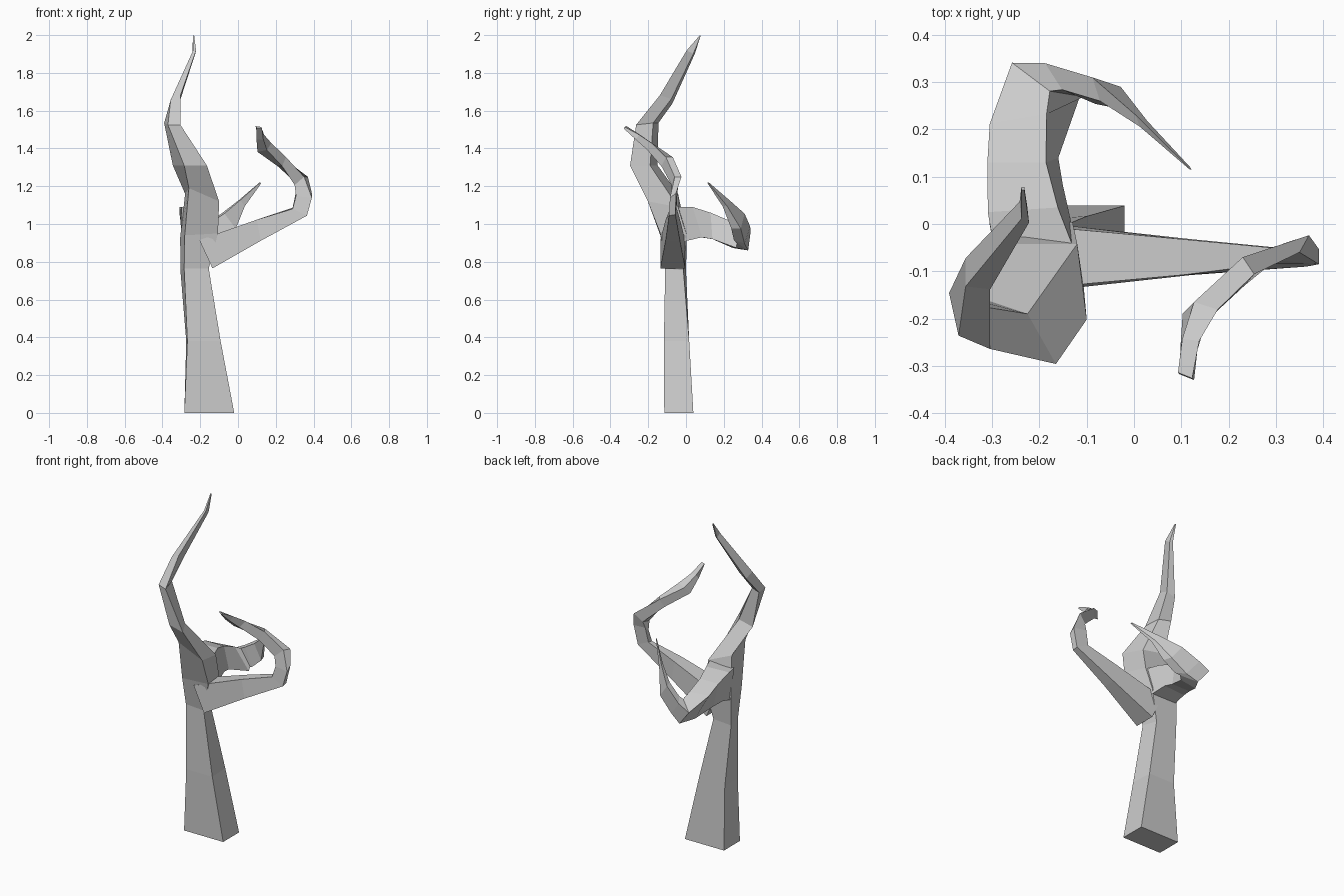
import bpy, bmesh
from mathutils import Vector


def limb(name, rings):
    """Loft four-sided rings, each given as (centre, half width, half depth)."""
    bm = bmesh.new()
    loops = []
    for c, u, v in rings:
        c, u, v = Vector(c), Vector(u), Vector(v)
        loops.append([bm.verts.new(p) for p in (c - u - v, c + u - v, c + u + v, c - u + v)])
    for a, b in zip(loops, loops[1:]):
        for i in range(4):
            j = (i + 1) % 4
            bm.faces.new((a[i], a[j], b[j], b[i]))
    bm.faces.new(loops[0][::-1])
    bm.faces.new(loops[-1])
    bmesh.ops.recalc_face_normals(bm, faces=bm.faces)
    mesh = bpy.data.meshes.new(name)
    bm.to_mesh(mesh)
    bm.free()
    obj = bpy.data.objects.new(name, mesh)
    bpy.context.collection.objects.link(obj)
    return obj


# Trunk running up into the tallest branch
limb("trunk", [
    ((-.152, -.038, 0), (.132, 0, 0), (0, .077, 0)),
    ((-.183, -.05, .38), (.088, 0, 0), (-.003, .067, 0)),
    ((-.23, -.055, .76), (.065, -.007, 0), (-.01, .048, -.005)),
    ((-.206, -.066, .94), (.088, 0, .005), (-.012, .07, -.005)),
    ((-.19, -.122, 1.14), (.08, 0, -.035), (-.01, .08, -.015)),
    ((-.255, -.223, 1.31), (.06, -.02, 0), (-.03, .053, 0)),
    ((-.348, -.205, 1.53), (.033, -.014, 0), (-.01, .045, .005)),
    ((-.33, -.105, 1.66), (.026, -.003, .012), (0, .03, -.01)),
    ((-.232, .025, 1.91), (.008, -.004, 0), (-.002, .018, -.008)),
    ((-.235, .075, 1.998), (.003, 0, 0), (0, .003, 0)),
])

# Right branch, hooking up and forward
limb("right_branch", [
    ((-.17, -.07, .84), (0, .066, 0), (-.035, 0, .075)),
    ((.11, -.07, .967), (0, .038, 0), (-.01, 0, .056)),
    ((.327, -.07, 1.065), (0, .017, .003), (-.038, .003, .018)),
    ((.349, -.065, 1.155), (0, .016, .012), (-.042, .004, .004)),
    ((.335, -.05, 1.228), (.01, .018, 0), (-.025, -.008, -.022)),
    ((.232, -.1, 1.33), (-.012, .018, 0), (-.01, -.012, -.024)),
    ((.14, -.185, 1.405), (-.025, .008, -.005), (-.012, -.012, -.018)),
    ((.118, -.255, 1.46), (-.018, .002, 0), (-.002, -.01, -.012)),
    ((.11, -.322, 1.512), (-.015, .006, .002), (.002, -.002, -.004)),
])

# Back branch, dipping then curling up to the right
limb("back_branch", [
    ((-.215, -.02, 1.0), (.083, 0, 0), (0, -.02, .09)),
    ((-.23, .055, 1.01), (.074, .005, 0), (-.005, -.025, .08)),
    ((-.235, .135, .99), (.062, 0, 0), (-.013, -.005, .07)),
    ((-.21, .24, .945), (.06, .01, 0), (-.035, -.018, .072)),
    ((-.182, .305, .925), (.04, -.03, .02), (-.036, .006, .045)),
    ((-.135, .297, .95), (.018, -.028, .008), (-.035, .015, .045)),
    ((-.05, .275, 1.015), (.008, -.025, 0), (-.03, .01, .04)),
    ((.02, .212, 1.11), (.004, -.012, 0), (-.012, .006, .016)),
    ((.118, .118, 1.217), (.002, -.003, 0), (-.002, 0, .003)),
])
